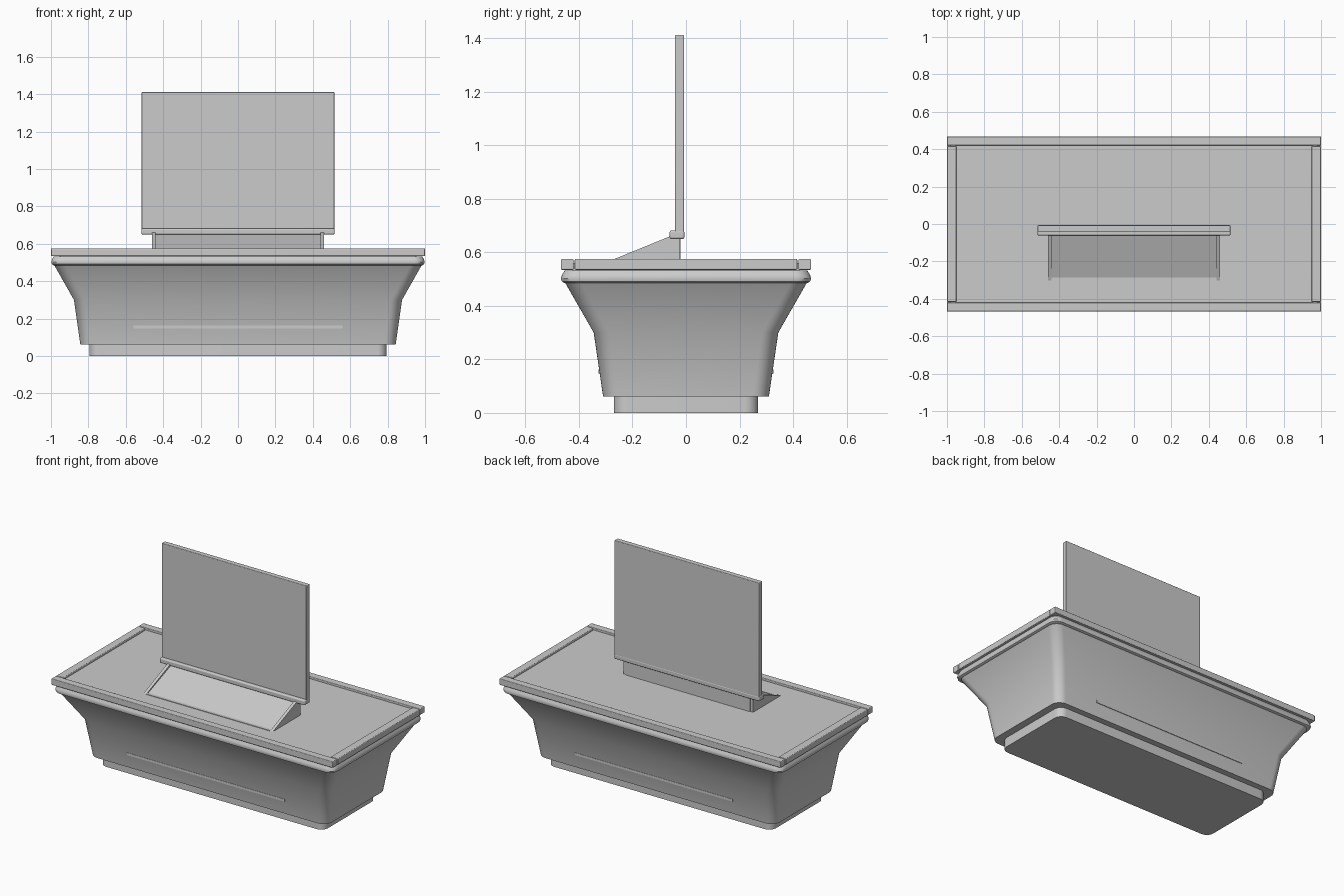
import bpy, bmesh, math

if "Cube" in bpy.data.objects:
    bpy.data.objects.remove(bpy.data.objects["Cube"])


def finish(name, bm, bevel=0.0, smooth=True):
    bmesh.ops.recalc_face_normals(bm, faces=bm.faces)
    me = bpy.data.meshes.new(name)
    bm.to_mesh(me)
    bm.free()
    ob = bpy.data.objects.new(name, me)
    bpy.context.collection.objects.link(ob)
    if bevel:
        m = ob.modifiers.new("bevel", 'BEVEL')
        m.width, m.segments = bevel, 3
    if smooth:
        bpy.ops.object.select_all(action='DESELECT')
        ob.select_set(True)
        bpy.context.view_layer.objects.active = ob
        bpy.ops.object.shade_smooth_by_angle(angle=math.radians(35))
    return ob


def rounded_rect(hx, hy, r, z, n=8):
    pts = []
    for q, (sx, sy) in enumerate([(1, 1), (-1, 1), (-1, -1), (1, -1)]):
        for i in range(n + 1):
            a = math.pi / 2 * (q + i / n)
            pts.append((sx * (hx - r) + r * math.cos(a),
                        sy * (hy - r) + r * math.sin(a), z))
    return pts


def loft(name, levels):
    """levels: (half x, half y, corner radius, z) from bottom to top"""
    bm = bmesh.new()
    rings = [[bm.verts.new(p) for p in rounded_rect(*lv)] for lv in levels]
    for a, b in zip(rings, rings[1:]):
        for i in range(len(a)):
            j = (i + 1) % len(a)
            bm.faces.new((a[i], a[j], b[j], b[i]))
    bm.faces.new(rings[0])
    bm.faces.new(rings[-1])
    return finish(name, bm)


def prism(name, profile, x0, x1, bevel=0.0):
    """extrude a (y, z) profile along x"""
    bm = bmesh.new()
    f = bm.faces.new([bm.verts.new((x0, y, z)) for y, z in profile])
    ext = bmesh.ops.extrude_face_region(bm, geom=[f])
    for v in ext["geom"]:
        if isinstance(v, bmesh.types.BMVert):
            v.co.x = x1
    return finish(name, bm, bevel, smooth=bevel > 0)


def box(name, x0, x1, y0, y1, z0, z1, bevel=0.0):
    return prism(name, [(y0, z0), (y1, z0), (y1, z1), (y0, z1)], x0, x1, bevel)


# Base and flared tub
loft("plinth", [(0.795, 0.27, 0.05, 0), (0.795, 0.27, 0.05, 0.065)])
loft("tub_body", [(0.843, 0.31, 0.06, 0.062), (0.877, 0.345, 0.06, 0.30),
                  (0.983, 0.452, 0.06, 0.487)])

# Rounded rim under the table top
loft("rim", [(0.985, 0.453, 0.05, 0.485), (0.995, 0.464, 0.055, 0.491),
             (0.998, 0.467, 0.055, 0.502), (0.995, 0.464, 0.055, 0.515),
             (0.985, 0.453, 0.05, 0.533)])

# Table surface and raised frame
box("table_surface", -0.955, 0.955, -0.425, 0.425, 0.525, 0.561)
for s, tag in ((-1, "front"), (1, "back")):
    ys = sorted((s * 0.42, s * 0.468))
    box(tag + "_frame_bar", -1, 1, *ys, 0.535, 0.575, 0.004)
    # Thin strip along the tub
    ys = sorted((s * 0.315, s * 0.3265))
    box(tag + "_strip", -0.56, 0.56, *ys, 0.147, 0.162)
for s, tag in ((-1, "left"), (1, "right")):
    xs = sorted((s * 0.95, s * 1.0))
    box(tag + "_frame_bar", *xs, -0.416, 0.416, 0.535, 0.575, 0.004)
    # Triangular cheeks of the stand
    xs = sorted((s * 0.44, s * 0.46))
    prism(tag + "_stand_cheek", [(-0.305, 0.56), (-0.055, 0.662),
                                 (-0.025, 0.662), (-0.025, 0.56)], *xs)

# Sloping panel of the stand
prism("stand_panel", [(-0.288, 0.56), (-0.05, 0.652), (-0.02, 0.652),
                      (-0.02, 0.56)], -0.44, 0.44)
box("stand_lip", -0.44, 0.44, -0.305, -0.285, 0.555, 0.564)

# Screen and its ledge
box("screen_panel", -0.515, 0.515, -0.041, -0.007, 0.652, 1.412, 0.004)
box("screen_ledge", -0.516, 0.516, -0.061, -0.006, 0.65, 0.682, 0.007)
